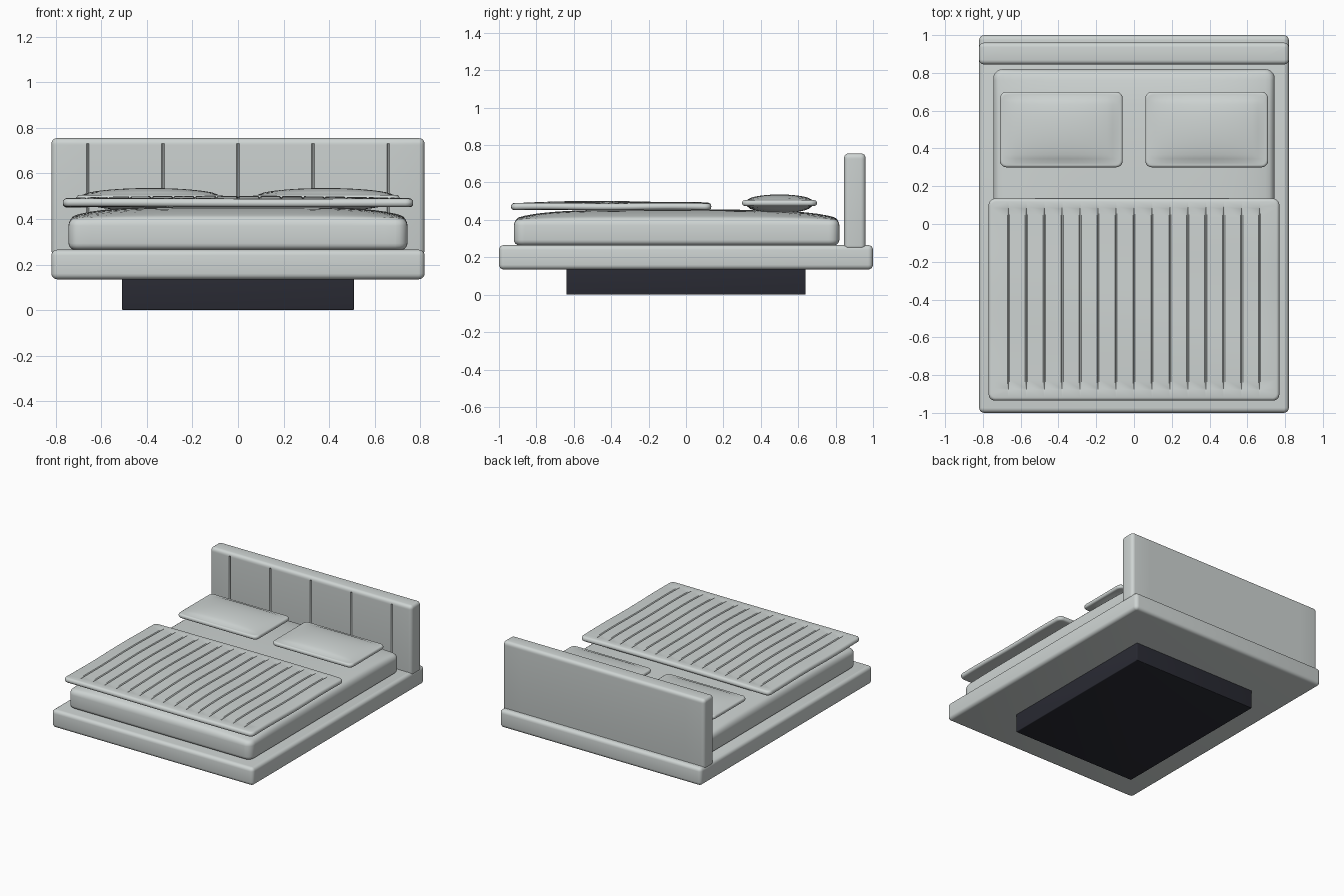
import bpy, bmesh, math
from mathutils import Vector

cube = bpy.data.objects.get("Cube")
if cube:
    bpy.data.objects.remove(cube)


def material(name, rgb):
    mat = bpy.data.materials.new(name)
    mat.use_nodes = True
    mat.diffuse_color = (*rgb, 1)
    bsdf = next(n for n in mat.node_tree.nodes if n.type == 'BSDF_PRINCIPLED')
    bsdf.inputs["Base Color"].default_value = (*rgb, 1)
    return mat


fabric = material("pale grey fabric", (0.62, 0.66, 0.65))
dark = material("dark charcoal", (0.022, 0.023, 0.033))


def spread(low, high, count):
    return [low + (high - low) * i / count for i in range(1, count)]


def padded_box(name, low, high, corner, radius, mat, cuts=((), (), ()), offset=None):
    """Box with rounded corners and edges, sliced along each axis, then shaped by offset."""
    low, high = Vector(low), Vector(high)
    mid, size = (low + high) / 2, high - low
    bm = bmesh.new()
    bmesh.ops.create_cube(bm, size=1)
    for v in bm.verts:
        v.co = Vector(c * s for c, s in zip(v.co, size)) + mid
    upright = [e for e in bm.edges if abs(e.verts[0].co.z - e.verts[1].co.z) > size.z / 2]
    bmesh.ops.bevel(bm, geom=upright, offset=corner, segments=5, profile=0.5,
                    affect='EDGES', clamp_overlap=False)
    rim = [e for e in bm.edges if e.calc_face_angle(0) > 1]
    bmesh.ops.bevel(bm, geom=rim, offset=radius, segments=4, profile=0.5,
                    affect='EDGES', clamp_overlap=False)
    for axis, places in enumerate(cuts):
        normal = Vector((0, 0, 0))
        normal[axis] = 1
        for place in places:
            point = mid.copy()
            point[axis] = place
            bmesh.ops.bisect_plane(bm, geom=bm.verts[:] + bm.edges[:] + bm.faces[:],
                                   dist=1e-5, plane_co=point, plane_no=normal)
    if offset:
        for v in bm.verts:
            v.co += Vector(offset(*v.co))
    bmesh.ops.recalc_face_normals(bm, faces=bm.faces[:])
    mesh = bpy.data.meshes.new(name)
    bm.to_mesh(mesh)
    bm.free()
    obj = bpy.data.objects.new(name, mesh)
    mesh.materials.append(mat)
    bpy.context.collection.objects.link(obj)
    bpy.ops.object.select_all(action='DESELECT')
    obj.select_set(True)
    bpy.context.view_layer.objects.active = obj
    bpy.ops.object.shade_smooth_by_angle(angle=math.radians(35))
    return obj


def dome(u, v, power):
    """Cushion swelling: one at the middle, zero at the rim."""
    return (max(0, 1 - abs(u) ** power) * max(0, 1 - abs(v) ** power)) ** 0.6


def groove_cuts(grooves, width):
    return [g + d for g in grooves for d in (-width, 0, width)]


def on_groove(x, grooves):
    return any(abs(x - g) < 0.001 for g in grooves)


# Plinth and platform
padded_box("plinth", (-0.51, -0.64, 0), (0.51, 0.64, 0.14), 0.006, 0.005, dark)
padded_box("platform", (-0.82, -1, 0.135), (0.82, 1, 0.265), 0.027, 0.025, fabric)

# Headboard with upright seams on its front
seams = [0.33 * i for i in range(-2, 3)]


def headboard_shape(x, y, z):
    seam = y < 0.846 and z < 0.726 and on_groove(x, seams)
    return (0, 0.008 if seam else 0, 0)


padded_box("headboard", (-0.82, 0.845, 0.24), (0.82, 0.96, 0.755), 0.025, 0.023, fabric,
           (groove_cuts(seams, 0.006), (), (0.725, 0.732)), headboard_shape)


# Mattress with a crowned top
def mattress_shape(x, y, z):
    rise = min(1, max(0, (z - 0.33) / 0.065))
    return (0, 0, 0.057 * rise * dome(x / 0.745, (y + 0.05) / 0.87, 4))


padded_box("mattress", (-0.745, -0.92, 0.265), (0.745, 0.82, 0.398), 0.05, 0.028, fabric,
           (spread(-0.745, 0.745, 30), spread(-0.92, 0.82, 30), ()), mattress_shape)

# Blanket with quilted channels running lengthwise
channels = [0.095 * i for i in range(-7, 8)]


def blanket_shape(x, y, z):
    crown = 0.012 * dome(x / 0.77, (y + 0.4) / 0.54, 2)
    ripple = 0.002 * math.sin(9 * y + 3 * x)
    groove = z > 0.486 and -0.871 < y < 0.081 and on_groove(x, channels)
    return (0, 0, crown + ripple - (0.007 if groove else 0))


padded_box("blanket", (-0.77, -0.935, 0.452), (0.77, 0.135, 0.488), 0.035, 0.017, fabric,
           (groove_cuts(channels, 0.006), spread(-0.87, 0.08, 20) + [-0.88, -0.87, 0.08, 0.09], ()),
           blanket_shape)

# Pillows: plump middle inside a flat border
for side, name in ((-1, "right_pillow"), (1, "left_pillow")):
    centre = side * 0.385

    def pillow_shape(x, y, z):
        swell = dome((x - centre) / 0.302, (y - 0.5) / 0.177, 2)
        return (0, 0, (0.031 if z > 0.49 else -0.04) * swell)

    padded_box(name, (centre - 0.325, 0.3, 0.475), (centre + 0.325, 0.7, 0.505),
               0.035, 0.013, fabric,
               (spread(centre - 0.302, centre + 0.302, 20) + [centre - 0.302, centre + 0.302],
                spread(0.323, 0.677, 16) + [0.323, 0.677], ()), pillow_shape)
